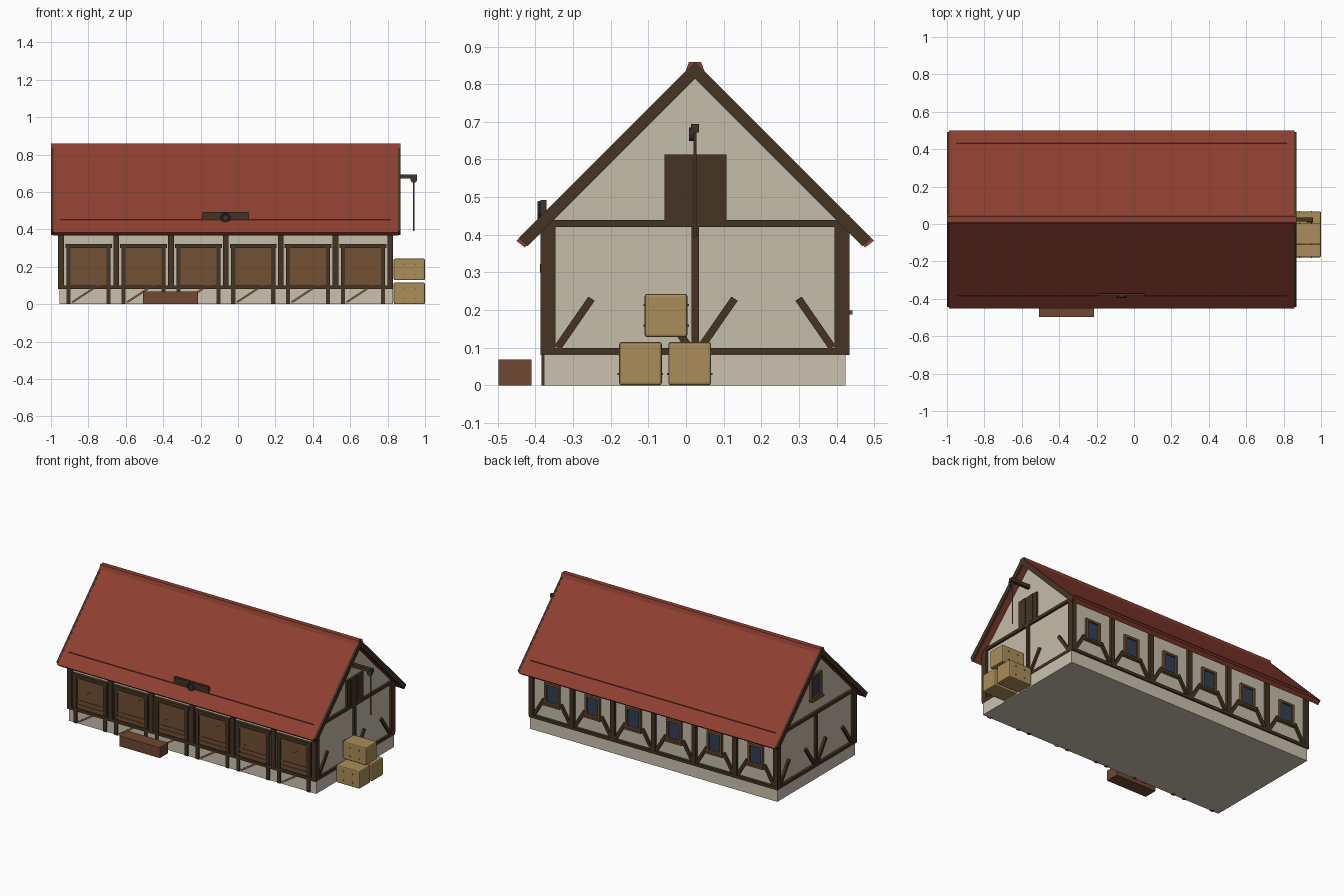
import bpy, bmesh, math
from mathutils import Vector, Matrix

if "Cube" in bpy.data.objects:
    bpy.data.objects.remove(bpy.data.objects["Cube"])


def mat(name, rgb):
    m = bpy.data.materials.new(name)
    m.diffuse_color = (*rgb, 1)
    m.use_nodes = True
    m.node_tree.nodes["Principled BSDF"].inputs["Base Color"].default_value = m.diffuse_color
    return m


ROOF = mat("roof red", (0.27, 0.050, 0.030))
PLASTER = mat("plaster", (0.56, 0.51, 0.40))
STONE = mat("plinth stone", (0.60, 0.54, 0.44))
TIMBER = mat("dark timber", (0.060, 0.034, 0.017))
BOARD = mat("door wood", (0.165, 0.080, 0.035))
TROUGH = mat("trough wood", (0.16, 0.065, 0.032))
STRAW = mat("straw", (0.40, 0.27, 0.10))
GLASS = mat("window glass", (0.030, 0.050, 0.090))
METAL = mat("dark metal", (0.030, 0.036, 0.048))
ROPE = mat("rope", (0.20, 0.12, 0.05))


def finish(name, bm, m):
    bmesh.ops.recalc_face_normals(bm, faces=bm.faces)
    me = bpy.data.meshes.new(name)
    bm.to_mesh(me)
    bm.free()
    me.materials.append(m)
    ob = bpy.data.objects.new(name, me)
    bpy.context.scene.collection.objects.link(ob)
    return ob


def add_box(bm, x0, x1, y0, y1, z0, z1):
    c = Vector((x0 + x1, y0 + y1, z0 + z1)) / 2
    size = Matrix.Diagonal((x1 - x0, y1 - y0, z1 - z0, 1))
    bmesh.ops.create_cube(bm, size=1, matrix=Matrix.Translation(c) @ size)


def boxes(name, m, items):
    bm = bmesh.new()
    for it in items:
        add_box(bm, *it)
    return finish(name, bm, m)


def add_prism(bm, pts, axis, a, b):
    """Extrude a 2D outline along x (points y,z) or y (points x,z)."""
    def put(t, p):
        return (t, p[0], p[1]) if axis == 'x' else (p[0], t, p[1])
    f = bm.faces.new([bm.verts.new(put(a, p)) for p in pts])
    r = bmesh.ops.extrude_face_region(bm, geom=[f])
    d = Vector(put(b, (0, 0))) - Vector(put(a, (0, 0)))
    bmesh.ops.translate(bm, vec=d, verts=[v for v in r['geom'] if isinstance(v, bmesh.types.BMVert)])


def add_bar(bm, p, q, w, axis, a, b):
    """Slanted bar between two 2D points."""
    p, q = Vector(p), Vector(q)
    d = (q - p).normalized() * w / 2
    n = Vector((-d.y, d.x))
    add_prism(bm, [p + n, q + n, q - n, p - n], axis, a, b)


CY = 0.024                      # ridge line
XL, XR = -0.96, 0.828           # body ends
PITCH = 0.2933                  # bay width
BAYS = [-0.945 + PITCH * i for i in range(7)]
DOORS = [b + PITCH / 2 for b in BAYS[:6]]

# plinth and plastered body with gables
boxes("plinth", STONE, [(XL + 0.005, XR, -0.377, 0.424, 0, 0.085)])
bm = bmesh.new()
add_prism(bm, [(-0.368, 0.08), (0.416, 0.08), (0.416, 0.43), (CY, 0.822), (-0.368, 0.43)],
          'x', XL + 0.015, XR - 0.012)
finish("plaster_walls", bm, PLASTER)


# roof slopes, verge boards and ridge cap
def chevron(out, inn, run, lap=0.0):
    top, bot = 0.86 + out, 0.815 + inn
    e, i = run, run - 0.0225
    return [(CY, top), (CY + e, top - e), (CY + i, bot - i), (CY, bot),
            (CY - i, bot - i), (CY - e, top - e)]


bm = bmesh.new()
add_prism(bm, chevron(-0.001, 0.004, 0.475), 'x', -0.988, 0.857)
finish("roof", bm, ROOF)
bm = bmesh.new()
for a, b in ((-1.0, -0.986), (0.855, 0.869)):
    add_prism(bm, chevron(0, 0, 0.468), 'x', a, b)
finish("verge_boards", bm, TIMBER)
bm = bmesh.new()
add_prism(bm, [(CY - 0.026, 0.832), (CY - 0.016, 0.859), (CY + 0.016, 0.859), (CY + 0.026, 0.832)],
          'x', -0.999, 0.868)
finish("ridge_cap", bm, ROOF)

# long timber frame: sills, wall plates and bay posts
frame = []
for y0, y1 in ((-0.386, -0.362), (0.410, 0.434)):
    frame += [(XL, XR, y0, y1, 0.08, 0.099)]
    frame += [(XL + 0.01, XR - 0.01, y0, y1, 0.42, 0.452)]
    frame += [(b - 0.015, b + 0.015, y0, y1, 0.09, 0.44) for b in BAYS]
boxes("long_wall_frame", TIMBER, frame)

# gable timbers on both ends
bm = bmesh.new()
for a, b in ((XL - 0.002, XL + 0.02), (XR - 0.02, XR + 0.002)):
    for z0, z1 in ((0.08, 0.099), (0.42, 0.439)):
        add_box(bm, a, b, -0.385, 0.433, z0, z1)
    add_box(bm, a, b, CY - 0.01, CY + 0.01, 0.09, 0.43)
    for s in (-1, 1):
        add_box(bm, a, b, *sorted((CY + s * 0.409, CY + s * 0.371)), 0.08, 0.43)
        add_bar(bm, (CY + s * 0.365, 0.10), (CY + s * 0.275, 0.23), 0.02, 'x', a + 0.003, b - 0.003)
        add_bar(bm, (CY + s * 0.015, 0.10), (CY + s * 0.105, 0.23), 0.02, 'x', a + 0.003, b - 0.003)
finish("gable_frame", bm, TIMBER)

# back wall braces rising from each post foot
bm = bmesh.new()
for c in DOORS:
    for s in (-1, 1):
        add_bar(bm, (c + s * 0.135, 0.095), (c + s * 0.062, 0.215), 0.02, 'y', 0.411, 0.429)
finish("back_braces", bm, TIMBER)

# stable doors: boards, posts, lintels, rails and braces
boxes("door_boards", BOARD, [(c - 0.1, c + 0.1, -0.376, -0.36, 0.03, 0.30) for c in DOORS])
bm = bmesh.new()
for c in DOORS:
    for s in (-1, 1):
        add_box(bm, c + s * 0.107 - 0.011, c + s * 0.107 + 0.011, -0.384, -0.362, 0, 0.305)
    add_box(bm, c - 0.125, c + 0.125, -0.388, -0.362, 0.30, 0.322)
finish("door_frames", bm, TIMBER)
bm = bmesh.new()
for c in DOORS:
    for z in (0.112, 0.14, 0.281):
        add_box(bm, c - 0.097, c + 0.097, -0.381, -0.37, z, z + 0.014)
    add_bar(bm, (c - 0.088, 0.155), (c + 0.088, 0.28), 0.012, 'y', -0.380, -0.37)
    add_bar(bm, (c - 0.088, 0.010), (c + 0.088, 0.125), 0.012, 'y', -0.380, -0.37)
finish("door_braces", bm, BOARD)


# windows: pane, surround and sill, along the back and in the left gable
def window(panes, frames, put, z0, z1):
    w, f = 0.04, 0.014
    panes.append(put(-w, w, 0.0, 0.006) + (z0, z1))
    for u0, u1, a, b in ((-w - f, -w, z0 - f, z1 + f), (w, w + f, z0 - f, z1 + f),
                         (-w, w, z1, z1 + f), (-w, w, z0 - f, z0)):
        frames.append(put(u0, u1, 0.0, 0.017) + (a, b))
    frames.append(put(-w - 0.022, w + 0.022, 0.0, 0.027) + (z0 - f - 0.008, z0 - f + 0.003))


panes, frames = [], []
for c in DOORS:
    window(panes, frames, lambda u0, u1, d0, d1: (c + u0, c + u1, 0.415 + d0, 0.415 + d1), 0.21, 0.32)
xg = XL + 0.016
window(panes, frames, lambda u0, u1, d0, d1: (xg - d1, xg - d0, CY + u0, CY + u1), 0.54, 0.67)
boxes("window_panes", GLASS, panes)
boxes("window_frames", BOARD, frames)

# loft door made of planks
boxes("loft_door", TIMBER,
      [(XR - 0.014, XR + (0.004 if i % 2 else 0.001), -0.057 + 0.0328 * i, -0.057 + 0.0328 * (i + 1),
        0.438, 0.613) for i in range(5)])


# hoist beam with pulley and rope
def cylinder(name, m, r, depth, loc, rot, seg=12):
    bm = bmesh.new()
    M = Matrix.Translation(loc) @ rot
    bmesh.ops.create_cone(bm, cap_ends=True, segments=seg, radius1=r, radius2=r, depth=depth, matrix=M)
    return finish(name, bm, m)


boxes("hoist_beam", TIMBER, [(XR - 0.02, 0.957, CY - 0.011, CY + 0.011, 0.672, 0.694)])
cylinder("pulley", METAL, 0.018, 0.012, (0.94, CY - 0.010, 0.667), Matrix.Rotation(math.pi / 2, 4, 'X'))
cylinder("hoist_rope", ROPE, 0.0035, 0.28, (0.94, CY, 0.532), Matrix.Identity(4), 8)

# sign board with horseshoe ring above the front eave
boxes("sign_board", TIMBER, [(-0.19, 0.057, -0.386, -0.371, 0.40, 0.492)])
bpy.ops.mesh.primitive_torus_add(major_radius=0.021, minor_radius=0.006, major_segments=16,
                                 minor_segments=6, location=(-0.067, -0.390, 0.463),
                                 rotation=(math.pi / 2, 0, 0))
ring = bpy.context.object
ring.name = "sign_ring"
ring.data.materials.append(METAL)

# feeding trough
boxes("trough", TROUGH, [(-0.507, -0.215, -0.498, -0.411, 0, 0.068)])

# stacked straw bales with twine knots on their sides
knots = []
for i, (y, z) in enumerate(((-0.121, 0), (0.010, 0), (-0.053, 0.128))):
    bale = boxes("straw_bale_%d" % (i + 1), STRAW, [(0.832, 1.0, y - 0.057, y + 0.057, z, z + 0.115)])
    bev = bale.modifiers.new("rounded edges", 'BEVEL')
    bev.width, bev.segments = 0.007, 2
    for x in (0.885, 0.95):
        for h in (0.03, 0.085):
            knots.append((x - 0.003, x + 0.003, y - 0.0605, y + 0.0605, z + h - 0.003, z + h + 0.003))
boxes("bale_twine", ROPE, knots)
